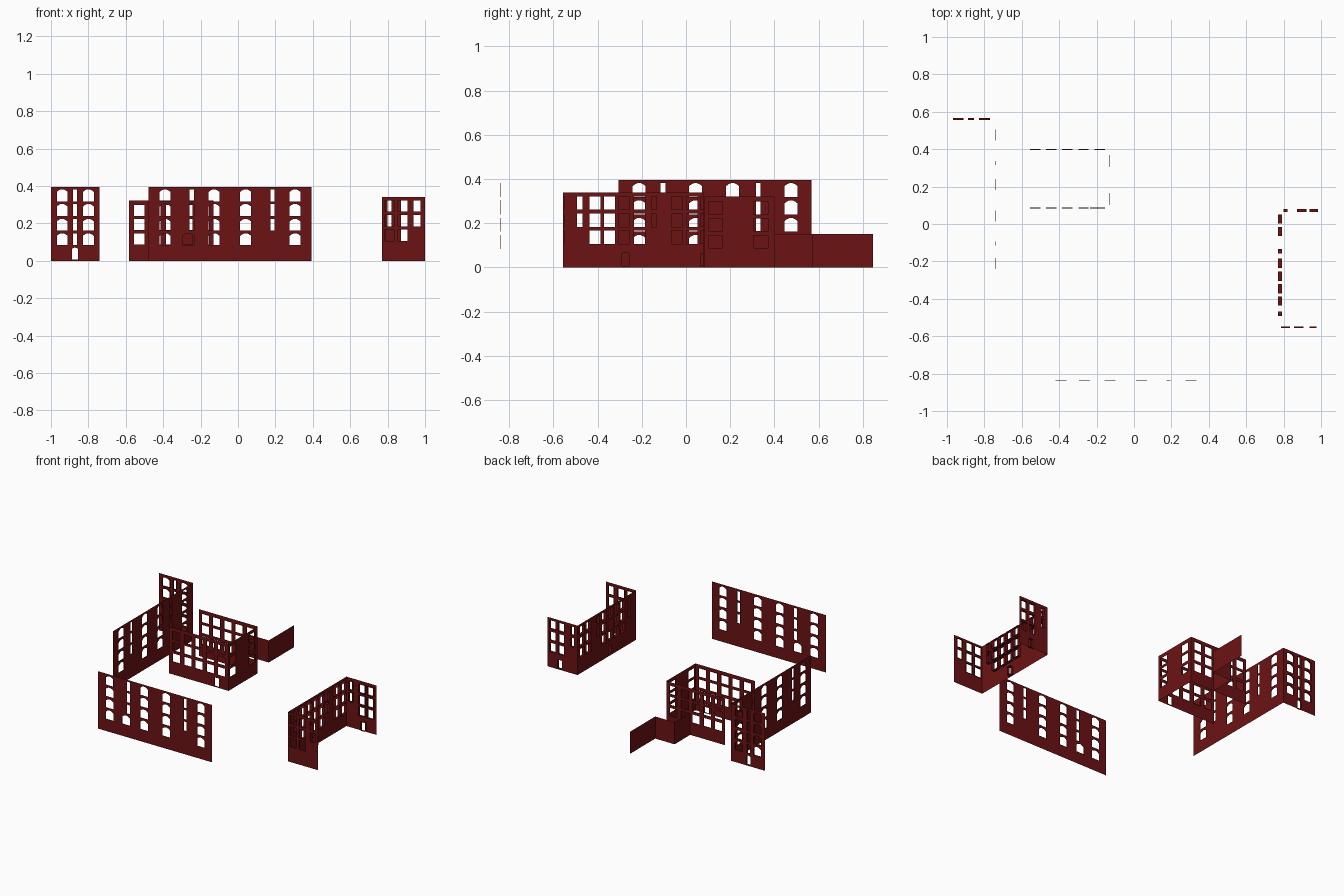
import bpy, bmesh, math
from mathutils import Vector

if "Cube" in bpy.data.objects:
    bpy.data.objects.remove(bpy.data.objects["Cube"])

brick = bpy.data.materials.new("dark_red_brick")
brick.diffuse_color = (0.15, 0.006, 0.007, 1)
brick.use_nodes = True
brick.node_tree.nodes["Principled BSDF"].inputs["Base Color"].default_value = brick.diffuse_color


def opening(u, w, z0, z1, rise=0.0):
    """Outline of a window or door; rise > 0 gives a shallow arched head."""
    pts = [(u - w / 2, z0), (u + w / 2, z0)]
    n = 6 if rise else 1
    for i in range(n + 1):
        t = 1 - 2 * i / n
        pts.append((u + t * w / 2, z1 - rise * t * t))
    return pts


def columns(centres, w, rows, rise=0.0):
    return [opening(u, w, a, b, rise) for u in centres for a, b in rows]


def wall(name, axis, pos, u0, u1, height, holes=(), reveal=0.006):
    """Single-skin facade along x or y, with reveals around each opening."""
    place = (lambda u, z: (u, pos, z)) if axis == "x" else (lambda u, z: (pos, u, z))
    depth = Vector((0, reveal, 0)) if axis == "x" else Vector((reveal, 0, 0))
    bm = bmesh.new()

    def loop(pts):
        vs = [bm.verts.new(place(*p)) for p in pts]
        return [bm.edges.new((vs[i], vs[(i + 1) % len(vs)])) for i in range(len(vs))]

    edges = loop([(u0, 0), (u1, 0), (u1, height), (u0, height)])
    inner = [e for h in holes for e in loop(h)]
    normal = (0, -1, 0) if axis == "x" else (1, 0, 0)
    bmesh.ops.triangle_fill(bm, use_beauty=True, edges=edges + inner, normal=normal)
    if inner:
        res = bmesh.ops.extrude_edge_only(bm, edges=inner)
        vs = [g for g in res["geom"] if isinstance(g, bmesh.types.BMVert)]
        bmesh.ops.translate(bm, verts=vs, vec=depth)
    me = bpy.data.meshes.new(name)
    bm.to_mesh(me)
    bm.free()
    me.materials.append(brick)
    ob = bpy.data.objects.new(name, me)
    bpy.context.collection.objects.link(ob)
    return ob


# Tall facades: four storeys of arched windows with narrow lights between
TALL = [(0.318, 0.382), (0.240, 0.304), (0.162, 0.224), (0.083, 0.147)]
wide = columns([-0.39, -0.128, 0.041, 0.305], 0.058, TALL, 0.014)
wide += [opening(-0.265, 0.058, 0.083, 0.147, 0.014)]
wall("front_facade", "x", -0.84, -0.478, 0.392, 0.395,
     wide + columns([-0.247, 0.185], 0.022, TALL[:3]), 0.003)
wall("left_block_side", "y", -0.74, -0.305, 0.567, 0.395,
     columns([-0.212, 0.043, 0.211, 0.475], 0.058, TALL, 0.014)
     + columns([-0.104, 0.327], 0.022, TALL[:3]), -0.004)
wall("left_block_end", "x", 0.567, -1.0, -0.74, 0.395,
     columns([-0.94, -0.80], 0.058, TALL, 0.014)
     + columns([-0.872], 0.022, TALL) + [opening(-0.872, 0.032, 0.006, 0.07, 0.006)], -0.012)

# Middle block: three storeys of square windows
MID = [(0.240, 0.298), (0.165, 0.222), (0.088, 0.145)]
cols = [-0.528, -0.442, -0.356, -0.270, -0.184]
wall("middle_block_front", "x", 0.083, -0.583, -0.13, 0.322,
     columns(cols, 0.056, MID) + [opening(-0.22, 0.032, 0.006, 0.065)], 0.004)
wall("middle_block_back", "x", 0.40, -0.577, -0.13, 0.322, columns(cols, 0.056, MID), -0.004)
wall("middle_block_side", "y", -0.13, 0.083, 0.40, 0.322,
     columns([0.133, 0.338], 0.064, MID), -0.003)

# Low garden walls stepping back
wall("low_wall_a", "y", -0.312, 0.40, 0.57, 0.152)
wall("low_wall_b", "x", 0.57, -0.312, -0.165, 0.152)
wall("low_wall_c", "y", -0.165, 0.57, 0.845, 0.152)

# Right block: long side and two returns
RIGHT = [(0.262, 0.322), (0.182, 0.245), (0.105, 0.168)]
wall("right_block_side", "y", 0.77, -0.556, 0.08, 0.34,
     columns([-0.412, -0.347, -0.28, -0.21, -0.04, 0.027], 0.05, RIGHT)
     + columns([-0.48, -0.145], 0.024, RIGHT[:2])
     + [opening(-0.273, 0.032, 0.006, 0.066)], 0.022)
wall("right_block_front", "x", -0.556, 0.77, 1.0, 0.34,
     columns([0.81, 0.88], 0.05, RIGHT) + columns([0.957], 0.04, RIGHT[:2]), 0.007)
wall("right_block_back", "x", 0.08, 0.77, 1.0, 0.34,
     columns([0.895, 0.96], 0.046, RIGHT) + columns([0.81], 0.024, RIGHT[:2])
     + [opening(0.905, 0.032, 0.006, 0.066)], -0.016)
